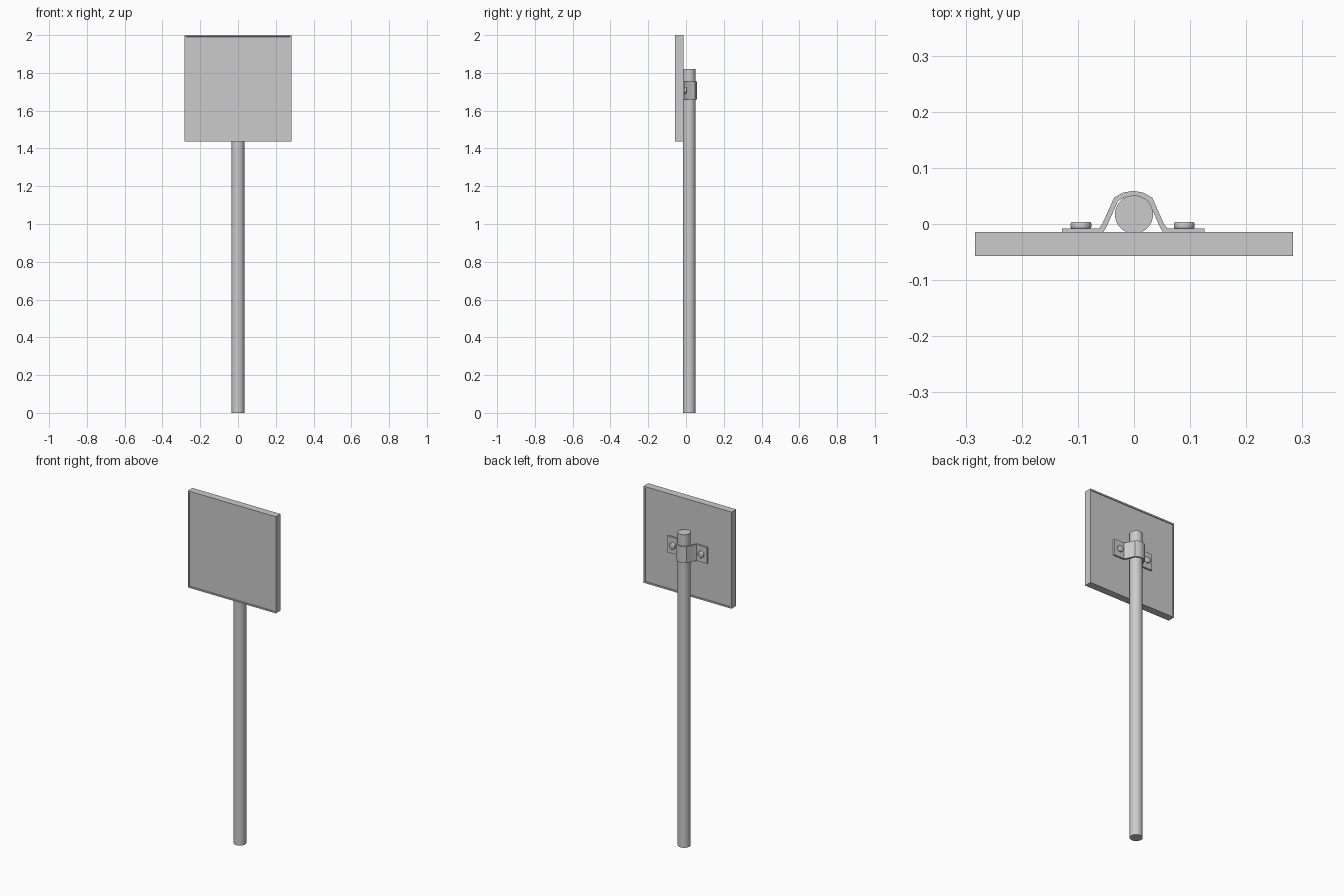
import bpy, bmesh, math
from mathutils import Matrix, Vector

if "Cube" in bpy.data.objects:
    bpy.data.objects.remove(bpy.data.objects["Cube"])


def finish(name, bm, smooth=True):
    bmesh.ops.recalc_face_normals(bm, faces=bm.faces)
    me = bpy.data.meshes.new(name)
    bm.to_mesh(me)
    bm.free()
    ob = bpy.data.objects.new(name, me)
    bpy.context.collection.objects.link(ob)
    if smooth:
        bpy.ops.object.select_all(action='DESELECT')
        ob.select_set(True)
        bpy.context.view_layer.objects.active = ob
        bpy.ops.object.shade_smooth_by_angle(angle=math.radians(35))
    return ob


# sign panel: box with a thin raised rim on the front and back
bm = bmesh.new()
size = Matrix.Diagonal((0.566, 0.043, 0.562, 1))
bmesh.ops.create_cube(bm, size=1, matrix=Matrix.Translation((0, -0.0355, 1.719)) @ size)
bm.normal_update()
for face in [f for f in bm.faces if abs(f.normal.y) > 0.9]:
    inward = -face.normal.copy()
    bmesh.ops.inset_region(bm, faces=[face], thickness=0.012)
    bmesh.ops.inset_region(bm, faces=[face], thickness=0.0005)
    bmesh.ops.translate(bm, verts=face.verts[:], vec=inward * 0.004)
finish("sign_panel", bm, smooth=False)

# round pole
bm = bmesh.new()
bmesh.ops.create_cone(bm, cap_ends=True, segments=32, radius1=0.034, radius2=0.034,
                      depth=1.82, matrix=Matrix.Translation((0, 0.017, 0.91)))
finish("pole", bm)

# clamp strap: bent band extruded upwards, half profile mirrored
outer = [(0.127, -0.008), (0.061, -0.008), (0.055, 0.0), (0.034, 0.047), (0.018, 0.056), (0, 0.059)]
inner = [(0.127, -0.018), (0.055, -0.018), (0.047, -0.004), (0.027, 0.041), (0.014, 0.048), (0, 0.051)]


def mirrored(half):
    return half + [(-x, y) for x, y in reversed(half[:-1])]


bm = bmesh.new()
rows = [[bm.verts.new((x - 0.0015, y, 1.66)) for x, y in mirrored(h)] for h in (outer, inner)]
band = [bm.faces.new((rows[0][i], rows[0][i + 1], rows[1][i + 1], rows[1][i]))
        for i in range(len(rows[0]) - 1)]
ext = bmesh.ops.extrude_face_region(bm, geom=band)
bmesh.ops.translate(bm, vec=(0, 0, 0.095),
                    verts=[v for v in ext["geom"] if isinstance(v, bmesh.types.BMVert)])
finish("clamp_strap", bm)

# rounded bolt heads on the clamp ears
for side, x in (("left", -0.0945), ("right", 0.0895)):
    bm = bmesh.new()
    place = Matrix.Translation((x, -0.0025, 1.708)) @ Matrix.Rotation(math.pi / 2, 4, 'X')
    bmesh.ops.create_cone(bm, cap_ends=True, segments=24, radius1=0.0185, radius2=0.0185,
                          depth=0.013, matrix=place)
    rim = [e for e in bm.edges if abs(e.verts[0].co.y - e.verts[1].co.y) < 1e-5]
    bmesh.ops.bevel(bm, geom=rim, offset=0.004, segments=3, profile=0.5, affect='EDGES')
    finish("bolt_head_" + side, bm)
